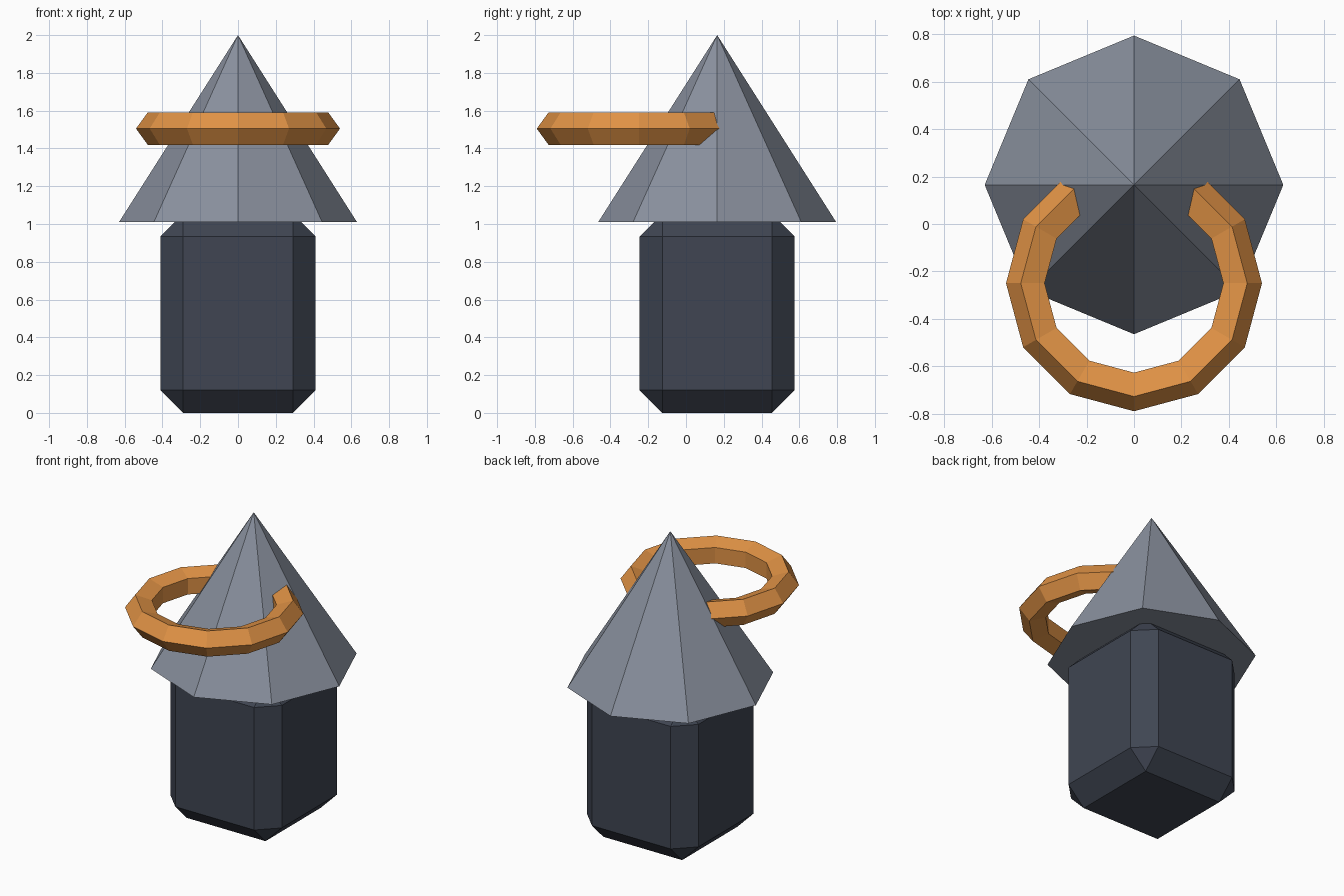
import bpy

if "Cube" in bpy.data.objects:
    bpy.data.objects.remove(bpy.data.objects["Cube"])

CENTRE_Y = 0.165


def finish(name, colour):
    obj = bpy.context.object
    obj.name = name
    mat = bpy.data.materials.new(name + "_colour")
    mat.diffuse_color = (*colour, 1)
    mat.use_nodes = True
    mat.node_tree.nodes["Principled BSDF"].inputs["Base Color"].default_value = mat.diffuse_color
    obj.data.materials.append(mat)
    return obj


# Chamfered square body, its top tucked into the roof
bpy.ops.mesh.primitive_cube_add(size=1, location=(0, CENTRE_Y, 0.5275))
body = finish("body", (0.05, 0.06, 0.085))
body.scale = (0.82, 0.82, 1.055)
bpy.ops.object.transform_apply(location=False, rotation=False, scale=True)
bevel = body.modifiers.new("chamfer", "BEVEL")
bevel.width = 0.12
bevel.segments = 1

# Eight-sided pointed roof
bpy.ops.mesh.primitive_cone_add(vertices=8, radius1=0.63, radius2=0, depth=0.99,
                                location=(0, CENTRE_Y, 1.505))
finish("pointed_roof", (0.25, 0.28, 0.34))

# Ring with a pentagonal section, passing through the roof
bpy.ops.mesh.primitive_torus_add(major_segments=12, minor_segments=5,
                                 major_radius=0.45, minor_radius=0.09,
                                 location=(0, -0.25, 1.505))
finish("ring", (0.75, 0.29, 0.06))
